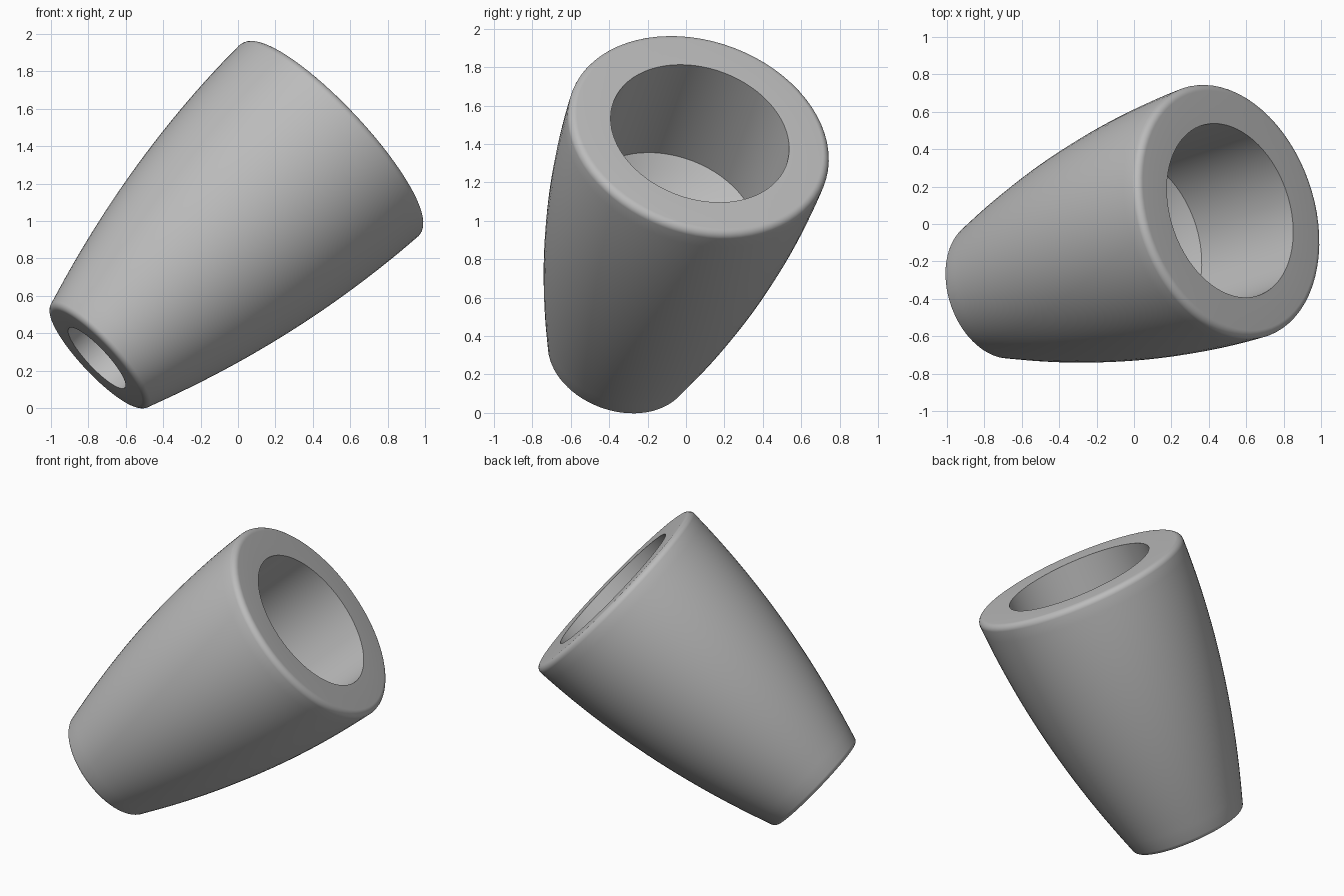
import bpy, bmesh, math
from mathutils import Vector

cube = bpy.data.objects.get("Cube")
if cube:
    bpy.data.objects.remove(cube)

grey = bpy.data.materials.new("plain grey")
grey.use_nodes = True
colour = (0.5, 0.5, 0.5, 1)
grey.diffuse_color = colour
grey.node_tree.nodes["Principled BSDF"].inputs["Base Color"].default_value = colour

LENGTH = 1.79
FILLET = 0.04
BORE, HOLE = 0.479, 0.218


def arc(radius, height, start, end, size=FILLET, steps=8):
    """Points of a rounded corner, angles in degrees."""
    angles = [math.radians(start + (end - start) * i / steps) for i in range(steps + 1)]
    return [(radius + size * math.cos(a), height + size * math.sin(a)) for a in angles]


# Outer wall: narrow rounded foot, bulging side, wide rounded rim
profile = [(HOLE, 0)]
profile += arc(0.342, FILLET, -90, -20)
for i in range(1, 24):
    u = i / 24
    profile.append((0.385 + 0.572 * u - 0.257 * u * u, 0.045 + 1.705 * u))
profile += arc(0.66, LENGTH - FILLET, 2, 90)

# Inner wall: wide bore, shallow bowl floor, narrow through hole
FLOOR = LENGTH - 0.69
profile.append((BORE, LENGTH))
for i in range(9):
    t = i / 8
    profile.append((BORE + (HOLE - BORE) * t, FLOOR - 0.12 * math.sin(t * math.pi / 2)))

# Turn the closed profile around the axis
bm = bmesh.new()
verts = [bm.verts.new((r, 0, h)) for r, h in profile]
edges = [bm.edges.new((v, verts[(i + 1) % len(verts)])) for i, v in enumerate(verts)]
bmesh.ops.spin(bm, geom=verts + edges, cent=(0, 0, 0), axis=(0, 0, 1),
               angle=math.tau, steps=72, use_merge=True)
bmesh.ops.remove_doubles(bm, verts=bm.verts, dist=0.0001)
bmesh.ops.recalc_face_normals(bm, faces=bm.faces)
mesh = bpy.data.meshes.new("tapered_sleeve")
bm.to_mesh(mesh)
bm.free()
mesh.materials.append(grey)

# Lean the sleeve over
sleeve = bpy.data.objects.new("tapered_sleeve", mesh)
bpy.context.collection.objects.link(sleeve)
lean = Vector((0.709, 0.24, 0.664)).normalized()
sleeve.rotation_mode = "QUATERNION"
sleeve.rotation_quaternion = Vector((0, 0, 1)).rotation_difference(lean)
sleeve.location = (-0.755, -0.357, 0.267)

bpy.context.view_layer.objects.active = sleeve
sleeve.select_set(True)
bpy.ops.object.shade_smooth_by_angle(angle=math.radians(30))
